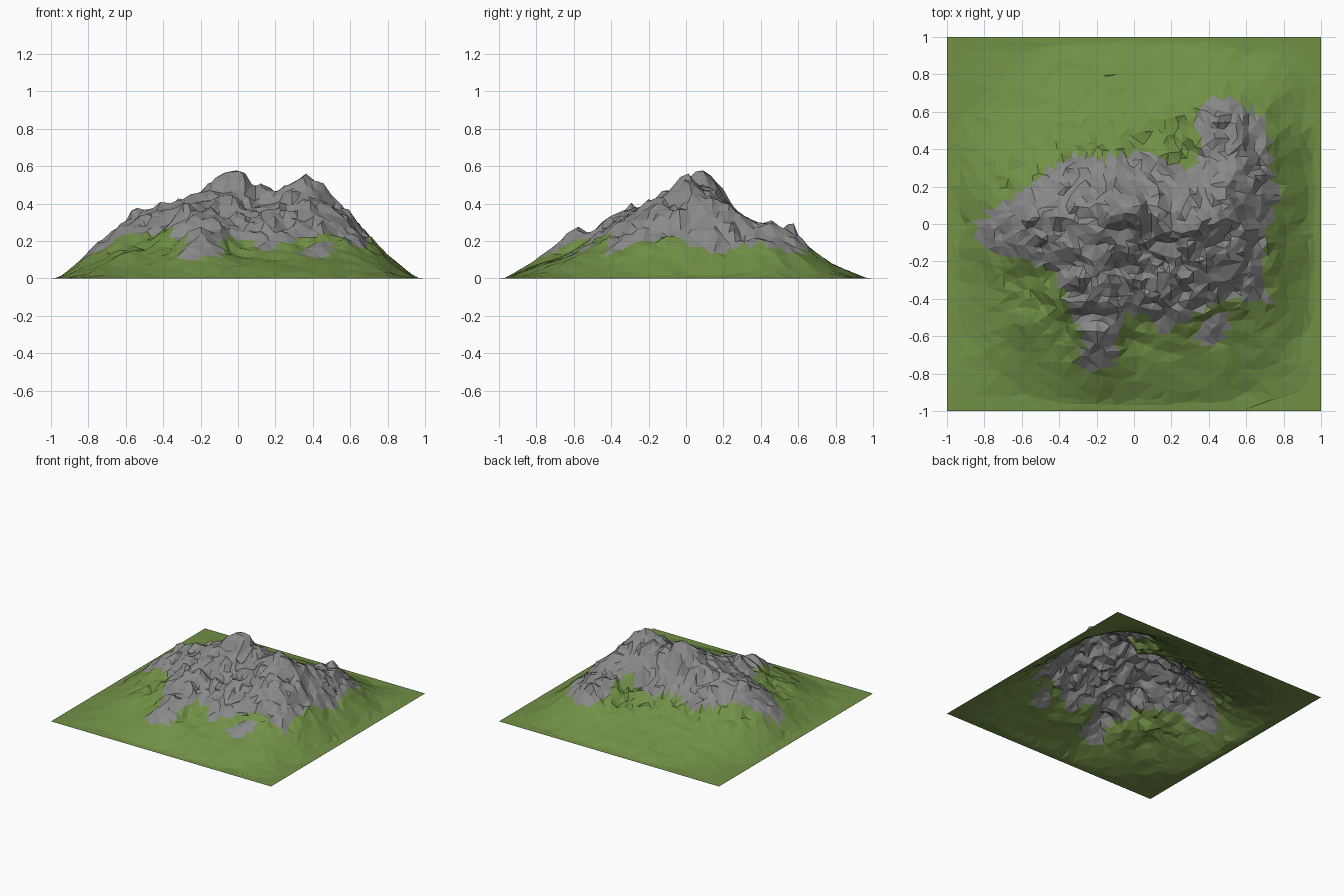
import bpy, bmesh, math, random
from mathutils import Vector, noise

if "Cube" in bpy.data.objects:
    bpy.data.objects.remove(bpy.data.objects["Cube"])

random.seed(4)
N = 62

# Landmarks of the mountain (x, y, height): summits, spurs, gullies, foothills
MARKS = [
    (-.06, .09, .585), (.05, .05, .54), (.2, .04, .49), (.35, -.01, .54), (.45, .02, .49),
    (.52, .25, .36), (.46, .56, .28), (.6, .1, .33), (.74, .12, .18), (.71, .42, .19),
    (-.2, .08, .47), (-.36, .05, .39), (-.56, .03, .36), (-.7, 0, .22), (-.83, -.03, .12),
    (-.27, -.31, .38), (-.15, -.18, .38), (-.2, -.45, .31), (-.2, -.62, .26), (-.2, -.77, .12),
    (.1, -.12, .35), (.15, -.32, .34), (.3, -.36, .29), (.15, -.54, .17),
    (.45, -.25, .34), (.6, -.2, .28), (.72, -.4, .14), (.42, -.6, .13), (.5, -.42, .22),
    (0, .38, .23), (-.3, .35, .22), (.25, .36, .2), (0, .6, .13), (-.5, .5, .12),
    (.3, .76, .08), (-.3, .8, .05), (.52, .7, .12), (-.02, -.47, .21), (-.45, -.27, .21),
    (-.6, -.54, .13), (-.35, -.57, .15), (0, -.62, .13),
    (.1, -.78, .08), (.7, -.65, .08), (-.45, -.8, .05), (.5, -.8, .06)]

# Outline of the bare rock, seen from above, and a small outcrop
ROCK = [(-.87, -.03), (-.8, .05), (-.6, .17), (-.45, .3), (-.32, .37), (-.18, .35), (0, .39),
        (.1, .38), (.22, .31), (.33, .32), (.36, .45), (.31, .55), (.38, .66), (.5, .68),
        (.6, .63), (.72, .55), (.72, .4), (.77, .15), (.7, -.1), (.69, -.27), (.75, -.43),
        (.63, -.42), (.5, -.38), (.33, -.48), (.15, -.6), (.07, -.49), (-.05, -.47),
        (-.08, -.6), (-.1, -.76), (-.2, -.79), (-.32, -.74), (-.25, -.6), (-.35, -.5),
        (-.37, -.38), (-.45, -.25), (-.65, -.16), (-.8, -.16)]
OUTCROP = [(.32, -.62), (.38, -.66), (.47, -.61), (.54, -.52), (.48, -.47), (.4, -.51)]


def inside(x, y, poly):
    hit = False
    for (ax, ay), (bx, by) in zip(poly, poly[1:] + poly[:1]):
        if (ay > y) != (by > y) and x < ax + (y - ay) * (bx - ax) / (by - ay):
            hit = not hit
    return hit


def smooth(t):
    t = max(0, min(1, t))
    return t * t * (3 - 2 * t)


# Fit a surface through the landmarks and a flat rim
pts = list(MARKS)
for i in range(-3, 3):
    t = i / 3
    for r, z in ((1, 0), (.9, .03)):
        for x, y in ((t, -1), (1, t), (-t, 1), (-1, -t)):
            corner = abs(x * y) > .6
            pts.append((x * r, y * r, 0 if corner else z))


def solve(a, b):
    n = len(b)
    m = [row[:] + [v] for row, v in zip(a, b)]
    for c in range(n):
        p = max(range(c, n), key=lambda r: abs(m[r][c]))
        m[c], m[p] = m[p], m[c]
        for r in range(c + 1, n):
            f = m[r][c] / m[c][c]
            if f:
                for k in range(c, n + 1):
                    m[r][k] -= f * m[c][k]
    w = [0] * n
    for r in range(n - 1, -1, -1):
        w[r] = (m[r][n] - sum(m[r][k] * w[k] for k in range(r + 1, n))) / m[r][r]
    return w


weights = solve([[math.hypot(p[0] - q[0], p[1] - q[1]) for q in pts] for p in pts],
                [p[2] for p in pts])


def height(x, y):
    return sum(w * math.hypot(x - p[0], y - p[1]) for w, p in zip(weights, pts))


# Mountain sheet: jittered grid, craggy on the rock and gentle on the grass
bm = bmesh.new()
bmesh.ops.create_grid(bm, x_segments=N, y_segments=N, size=1)
for v in bm.verts:
    x, y, _ = v.co
    edge = 1 - max(abs(x), abs(y))
    if edge < 1e-4:
        continue
    x += random.uniform(-.3, .3) * 2 / N
    y += random.uniform(-.3, .3) * 2 / N
    z = height(x, y)
    crag = smooth((z - .06) / .22)
    q = Vector((x, y, 0))
    # sharp little crests plus fine roughness
    bump = (.22 - abs(noise.noise(q * 7))) * 1.1 + noise.noise(q * 15) * .6
    bump += noise.noise(q * 31) * .25
    z += bump * (.008 + .055 * crag) * smooth(edge / .25)
    push = noise.noise_vector(q * 11 + Vector((5, 2, 1))) * .016 * crag
    v.co = (x + push.x, y + push.y, max(0, z * smooth(edge / .12)))
bmesh.ops.triangulate(bm, faces=bm.faces[:])
mesh = bpy.data.meshes.new("mountain")
bm.to_mesh(mesh)
bm.free()
mountain = bpy.data.objects.new("mountain", mesh)
bpy.context.collection.objects.link(mountain)
bpy.context.view_layer.objects.active = mountain
mod = mountain.modifiers.new("facets", 'DECIMATE')
mod.ratio = .36
bpy.ops.object.modifier_apply(modifier=mod.name)

# Grass and rock colours by position
for name, col in (("grass green", (.168, .28, .062, 1)), ("rock grey", (.255, .252, .255, 1))):
    mat = bpy.data.materials.new(name)
    mat.diffuse_color = col
    mat.use_nodes = True
    mat.node_tree.nodes["Principled BSDF"].inputs["Base Color"].default_value = mat.diffuse_color
    mesh.materials.append(mat)
for f in mesh.polygons:
    x, y, _ = f.center
    f.material_index = int(inside(x, y, ROCK) or inside(x, y, OUTCROP))
    f.use_smooth = False
